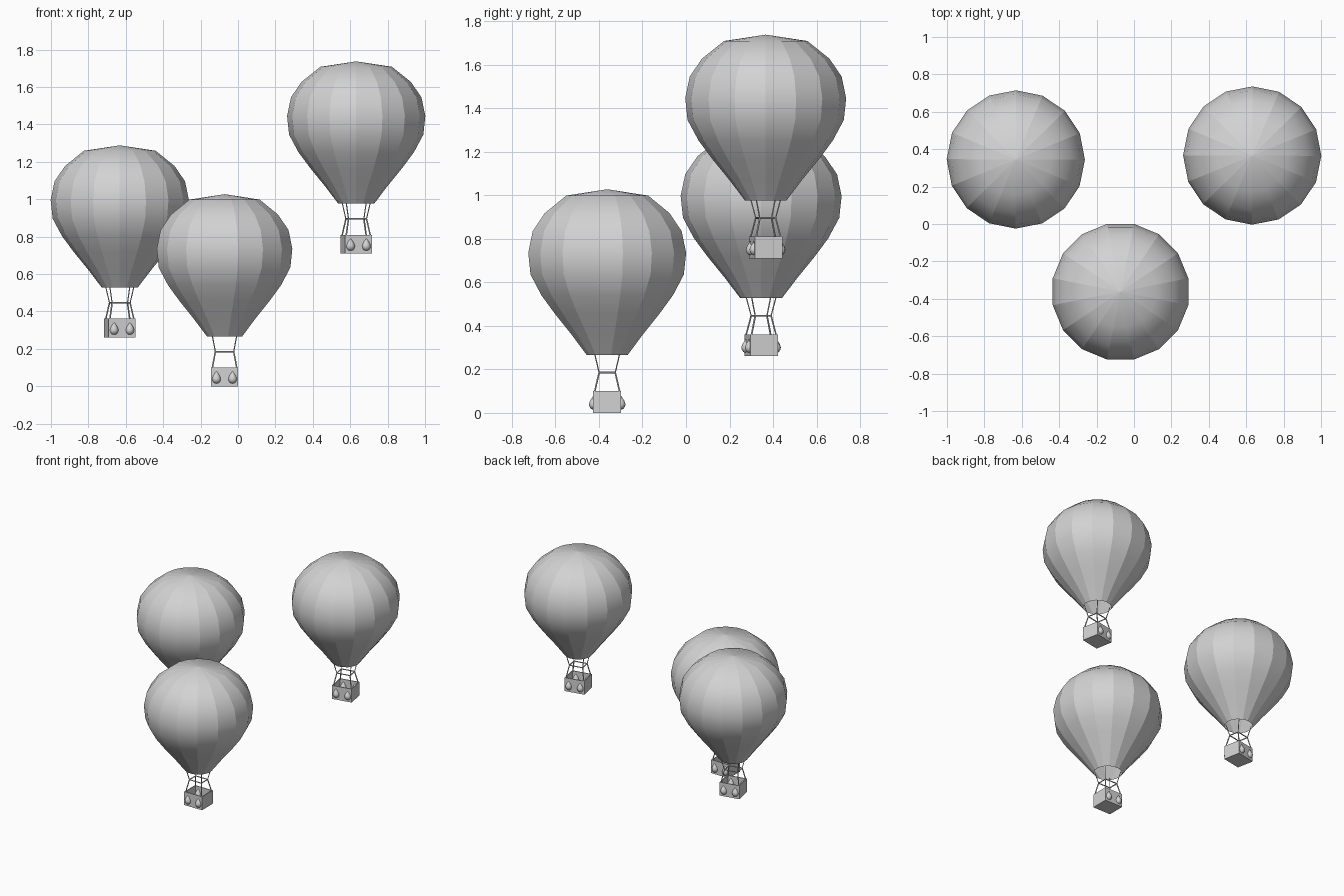
import bpy
import bmesh
from math import cos, sin, pi, radians
from mathutils import Matrix, Vector

cube = bpy.data.objects.get("Cube")
if cube:
    bpy.data.objects.remove(cube, do_unlink=True)

GREY = (0.65, 0.65, 0.65, 1)
grey = bpy.data.materials.new("pale_grey")
grey.use_nodes = True
grey.diffuse_color = GREY
grey.node_tree.nodes["Principled BSDF"].inputs["Base Color"].default_value = GREY

SIDES = 16
HALF_X, HALF_Y, BASKET_H = 0.073, 0.064, 0.10


def finish(bm, name, place):
    mesh = bpy.data.meshes.new(name)
    bm.to_mesh(mesh)
    bm.free()
    mesh.materials.append(grey)
    obj = bpy.data.objects.new(name, mesh)
    obj.matrix_world = place
    bpy.context.collection.objects.link(obj)
    return obj


def lathe(bm, profile, sides, center=(0, 0, 0)):
    """Revolve (radius, height) pairs; a zero radius at the end closes to a tip."""
    rings = []
    for r, z in profile:
        count = sides if r > 0 else 1
        rings.append([bm.verts.new(Vector(center) + Vector((
            r * cos(2 * pi * (i + 0.5) / sides),
            r * sin(2 * pi * (i + 0.5) / sides), z))) for i in range(count)])
    for low, high in zip(rings, rings[1:]):
        for i in range(sides):
            j = (i + 1) % sides
            corners = [low[i % len(low)], low[j % len(low)],
                       high[j % len(high)], high[i % len(high)]]
            face = bm.faces.new(list(dict.fromkeys(corners)))
            face.smooth = True


def rod(bm, a, b, radius=0.0035):
    a, b = Vector(a), Vector(b)
    turn = (b - a).to_track_quat('Z', 'Y').to_matrix().to_4x4()
    bmesh.ops.create_cone(bm, cap_ends=True, segments=6, radius1=radius,
                          radius2=radius, depth=(b - a).length,
                          matrix=Matrix.Translation((a + b) / 2) @ turn)


def envelope(name, place):
    bm = bmesh.new()
    profile = [(0.094, 0.266), (0.164, 0.36), (0.24, 0.455), (0.302, 0.54),
               (0.352, 0.635), (0.3625, 0.735), (0.342, 0.835),
               (0.287, 0.917), (0.188, 0.998), (0, 1.027)]
    widen = 1 / cos(pi / SIDES)
    lathe(bm, [(r * widen, z) for r, z in profile], SIDES)
    # Crisp seams between the gores, smooth along their height
    for e in bm.edges:
        if abs(e.verts[0].co.z - e.verts[1].co.z) > 0.01:
            e.smooth = False
    finish(bm, name, place)


def basket(name, place):
    bm = bmesh.new()
    bmesh.ops.create_cube(bm, size=1, matrix=Matrix.Translation(
        (0, 0, BASKET_H / 2)) @ Matrix.Diagonal(
        (2 * HALF_X, 2 * HALF_Y, BASKET_H, 1)))
    # Hollow it out from the top
    top = max(bm.faces, key=lambda f: f.calc_center_median().z)
    bmesh.ops.inset_region(bm, faces=[top], thickness=0.009)
    inner = bmesh.ops.extrude_discrete_faces(bm, faces=[top])["faces"]
    bmesh.ops.translate(bm, verts=inner[0].verts, vec=(0, 0, -0.088))
    finish(bm, name, place)


def rigging(name, place):
    bm = bmesh.new()
    corners = [(1, 1), (-1, 1), (-1, -1), (1, -1)]

    def level(x, y, z):
        return [(sx * x, sy * y, z) for sx, sy in corners]

    foot = level(0.066, 0.058, 0.095)
    frame = level(0.049, 0.037, 0.185)
    throat = level(0.066, 0.058, 0.274)
    for i in range(4):
        rod(bm, foot[i], frame[i], 0.004)
        rod(bm, frame[i], throat[i], 0.003)
        rod(bm, frame[i], frame[(i + 1) % 4], 0.004)
    finish(bm, name, place)


def sandbags(name, place):
    bm = bmesh.new()
    drop = [(0, 0.014), (0.014, 0.018), (0.022, 0.029), (0.024, 0.041),
            (0.019, 0.055), (0.009, 0.071), (0, 0.085)]
    for sx in (-1, 1):
        for sy in (-1, 1):
            lathe(bm, drop, 10, (sx * 0.043, sy * 0.06, 0))
    bmesh.ops.recalc_face_normals(bm, faces=bm.faces)
    finish(bm, name, place)


# Three balloons: position and turn about the vertical
balloons = {
    "front": ((-0.072, -0.362, 0), 0),
    "right": ((-0.632, 0.345, 0.261), 11),
    "left": ((0.632, 0.366, 0.71), 11),
}
for side, (spot, angle) in balloons.items():
    place = Matrix.Translation(spot) @ Matrix.Rotation(radians(angle), 4, 'Z')
    envelope(side + "_balloon_envelope", place)
    basket(side + "_balloon_basket", place)
    rigging(side + "_balloon_rigging", place)
    sandbags(side + "_balloon_sandbags", place)
